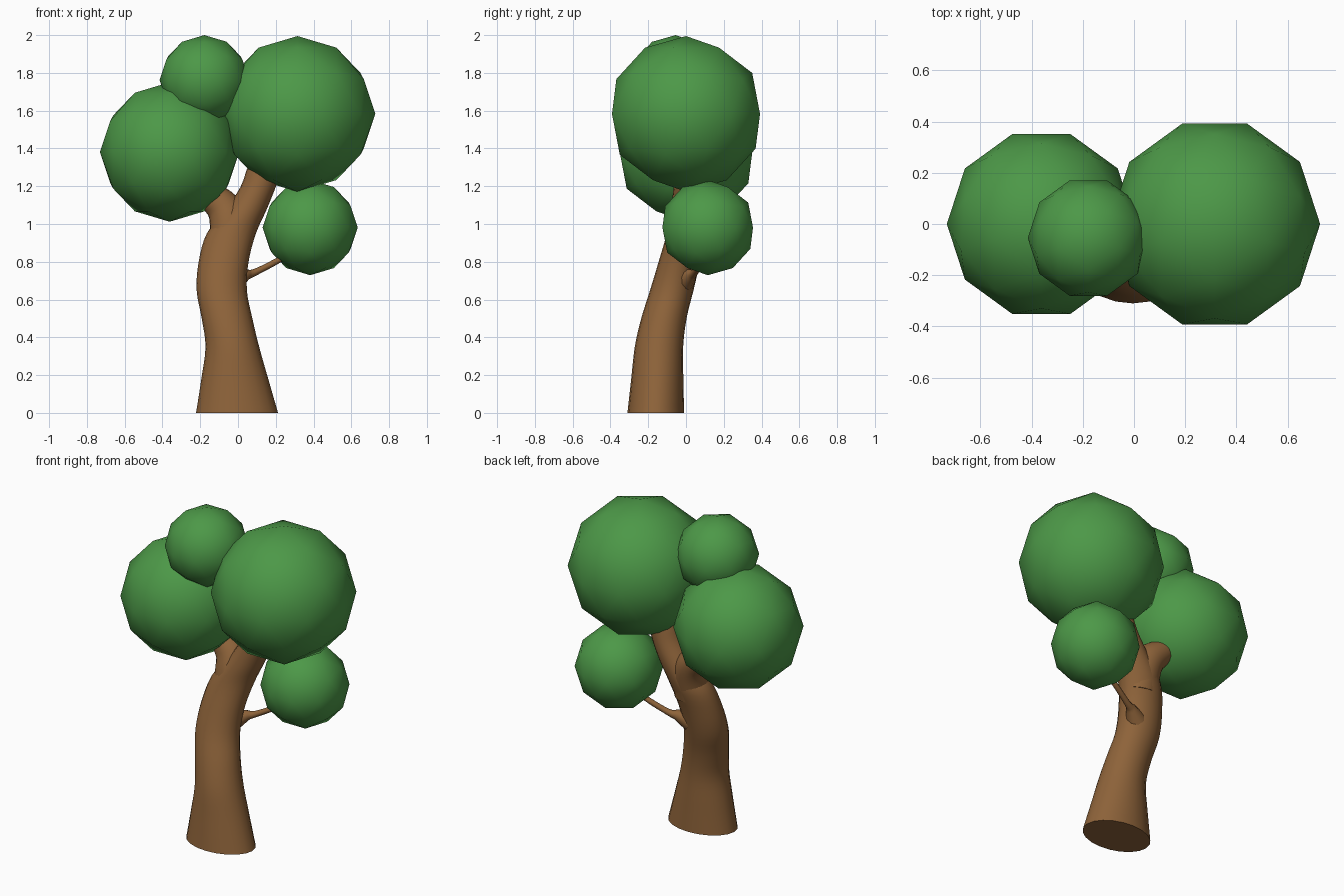
import bpy, bmesh, math
from mathutils import Vector

if "Cube" in bpy.data.objects:
    bpy.data.objects.remove(bpy.data.objects["Cube"])


def material(name, rgb):
    m = bpy.data.materials.new(name)
    m.diffuse_color = (*rgb, 1)
    m.use_nodes = True
    m.node_tree.nodes["Principled BSDF"].inputs["Base Color"].default_value = m.diffuse_color
    return m


bark = material("bark brown", (0.27, 0.125, 0.042))
leaf = material("leaf green", (0.073, 0.315, 0.064))


def catmull(a, b, c, d, t):
    return [0.5 * (2 * q + (r - p) * t + (2 * p - 5 * q + 4 * r - s) * t * t
                   + (3 * q - p - 3 * r + s) * t ** 3) for p, q, r, s in zip(a, b, c, d)]


def limb(name, keys, level=False, sides=20, steps=4):
    """Smooth tapered limb through keys (x, y, z, half width, half depth)."""
    k = [keys[0]] + keys + [keys[-1]]
    pts = [catmull(*k[i:i + 4], j / steps) for i in range(len(keys) - 1) for j in range(steps)]
    pts.append(list(keys[-1]))
    bm = bmesh.new()
    rings = []
    for i, p in enumerate(pts):
        n = Vector(pts[min(i + 1, len(pts) - 1)][:3]) - Vector(pts[max(i - 1, 0)][:3])
        n = Vector((0, 0, 1)) if level else n.normalized()
        v = Vector((0, 1, 0))
        v = (v - n * v.dot(n)).normalized()
        u = v.cross(n)
        rings.append([bm.verts.new(Vector(p[:3]) + u * p[3] * math.cos(a) + v * p[4] * math.sin(a))
                      for a in (2 * math.pi * s / sides for s in range(sides))])
    for lo, hi in zip(rings, rings[1:]):
        for s in range(sides):
            t = (s + 1) % sides
            bm.faces.new((lo[s], lo[t], hi[t], hi[s]))
    bm.faces.new(rings[0][::-1])
    bm.faces.new(rings[-1])
    bmesh.ops.recalc_face_normals(bm, faces=bm.faces)
    me = bpy.data.meshes.new(name)
    bm.to_mesh(me)
    bm.free()
    ob = bpy.data.objects.new(name, me)
    bpy.context.collection.objects.link(ob)
    me.materials.append(bark)
    bpy.ops.object.select_all(action='DESELECT')
    ob.select_set(True)
    bpy.context.view_layer.objects.active = ob
    bpy.ops.object.shade_smooth_by_angle(angle=math.radians(50))


# Trunk, leaning back and continuing as the right branch
limb("trunk", [
    (-0.005, -0.16, 0.0, 0.217, 0.15),
    (-0.017, -0.152, 0.18, 0.177, 0.138),
    (-0.03, -0.143, 0.35, 0.142, 0.128),
    (-0.058, -0.117, 0.5, 0.134, 0.12),
    (-0.086, -0.075, 0.65, 0.133, 0.115),
    (-0.076, -0.035, 0.8, 0.132, 0.11),
    (-0.035, 0.005, 0.95, 0.13, 0.107),
    (0.045, 0.02, 1.08, 0.108, 0.1),
    (0.108, 0.025, 1.2, 0.093, 0.09),
    (0.145, 0.025, 1.31, 0.09, 0.08),
    (0.19, 0.02, 1.42, 0.07, 0.07)], level=True)

# Short left fork
limb("left_branch", [
    (-0.045, -0.005, 0.88, 0.11, 0.1),
    (-0.045, 0.02, 1.0, 0.105, 0.1),
    (-0.08, 0.045, 1.09, 0.092, 0.09),
    (-0.17, 0.06, 1.17, 0.07, 0.075),
    (-0.25, 0.06, 1.25, 0.05, 0.05)])

# Thin twig with a flared root
limb("twig", [
    (-0.02, -0.01, 0.70, 0.06, 0.06),
    (0.04, 0.025, 0.73, 0.033, 0.033),
    (0.085, 0.045, 0.742, 0.019, 0.019),
    (0.2, 0.08, 0.80, 0.016, 0.016),
    (0.3, 0.1, 0.86, 0.015, 0.015)], sides=10)

# Leaf clusters: low-poly balls with smooth shading
for name, pos, r in [
        ("right_foliage", (0.315, 0, 1.583), 0.412),
        ("left_foliage", (-0.362, 0, 1.381), 0.369),
        ("top_foliage", (-0.178, -0.055, 1.763), 0.237),
        ("low_foliage", (0.382, 0.115, 0.981), 0.252)]:
    bpy.ops.mesh.primitive_ico_sphere_add(subdivisions=2, radius=r, location=pos,
                                          rotation=(0, 0, -math.pi / 2))
    ob = bpy.context.object
    ob.name = name
    ob.data.materials.append(leaf)
    bpy.ops.object.shade_smooth()
